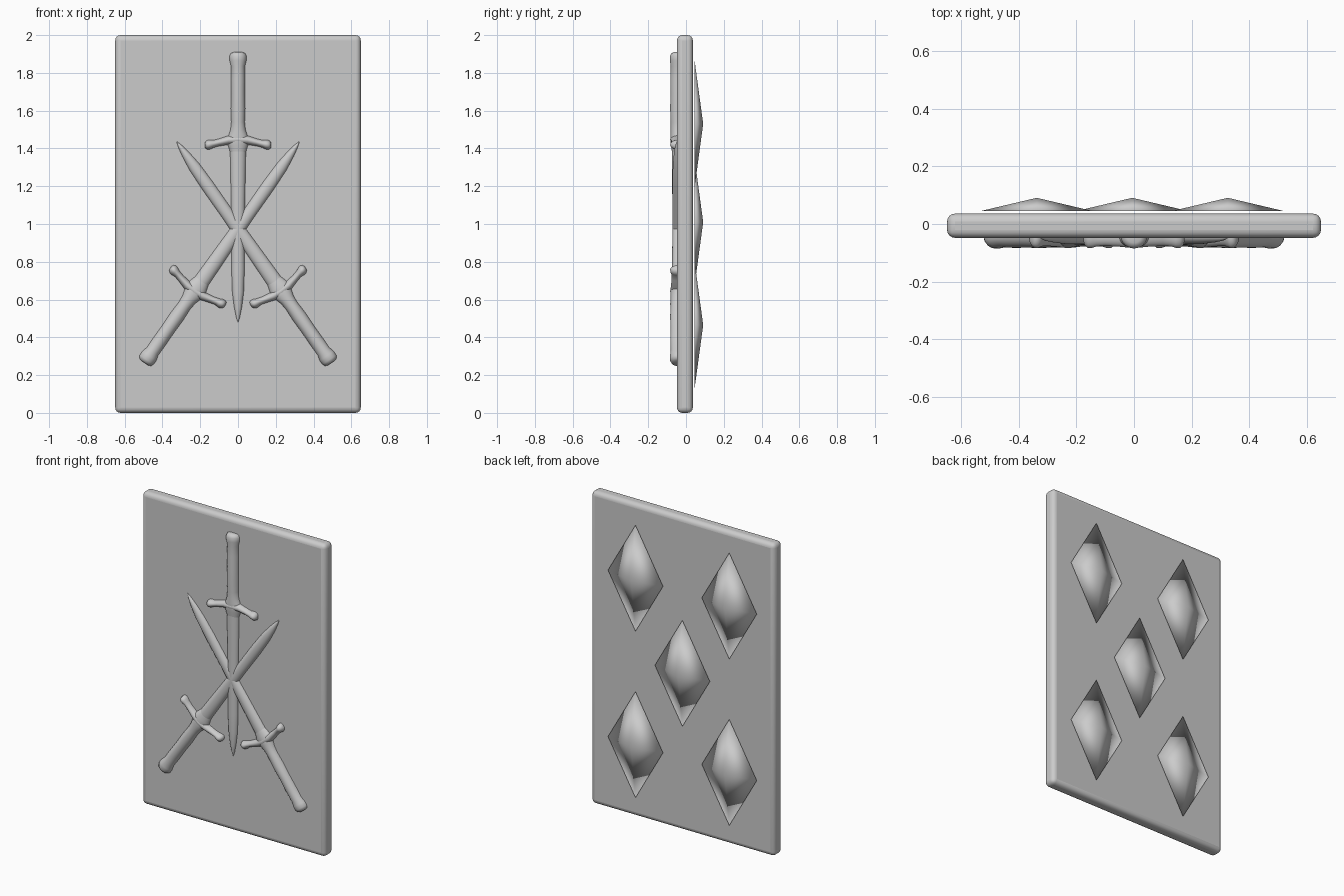
import bpy, bmesh, math
from mathutils import Vector

if "Cube" in bpy.data.objects:
    bpy.data.objects.remove(bpy.data.objects["Cube"])

FRONT_Y = -0.048   # front face of the slab
BACK_Y = 0.036     # back face of the slab


def finish(bm, name, angle):
    bmesh.ops.recalc_face_normals(bm, faces=bm.faces)
    mesh = bpy.data.meshes.new(name)
    bm.to_mesh(mesh)
    bm.free()
    ob = bpy.data.objects.new(name, mesh)
    bpy.context.collection.objects.link(ob)
    bpy.ops.object.select_all(action='DESELECT')
    ob.select_set(True)
    bpy.context.view_layer.objects.active = ob
    bpy.ops.object.shade_smooth_by_angle(angle=math.radians(angle))
    return ob


def relief(name, start, axis, side, sections, n=12):
    """Half-round loft on the front face; section = (along, sideways, half width, height)."""
    bm = bmesh.new()
    rings = []
    for along, off, half, height in sections:
        ring = []
        for i in range(n + 1):
            t = math.pi * i / n
            p = start + axis * along + side * (off + half * math.cos(t))
            ring.append(bm.verts.new((p.x, FRONT_Y + 0.004 - (height + 0.004) * math.sin(t), p.y)))
        rings.append(ring)
    for a, b in zip(rings, rings[1:]):
        for i in range(n + 1):
            j = (i + 1) % (n + 1)
            bm.faces.new((a[i], a[j], b[j], b[i]))
    bm.faces.new(rings[0])
    bm.faces.new(rings[-1])
    return finish(bm, name, 50)


# Sections of the sword parts
GRIP = [(0.0, 0, 0.024, 0.018), (0.006, 0, 0.038, 0.03), (0.02, 0, 0.045, 0.037),
        (0.045, 0, 0.045, 0.037), (0.075, 0, 0.037, 0.033), (0.14, 0, 0.038, 0.035),
        (0.22, 0, 0.037, 0.034), (0.30, 0, 0.039, 0.036), (0.37, 0, 0.036, 0.033),
        (0.41, 0, 0.04, 0.033), (0.44, 0, 0.05, 0.034), (0.47, 0, 0.062, 0.034),
        (0.495, 0, 0.053, 0.031), (0.53, 0, 0.042, 0.026)]
BLADE = [(0.49, 0, 0.043, 0.027), (0.7, 0, 0.039, 0.025), (0.95, 0, 0.034, 0.024),
         (1.15, 0, 0.035, 0.023), (1.27, 0, 0.031, 0.022), (1.35, 0, 0.021, 0.016),
         (1.40, 0, 0.011, 0.01), (1.43, 0, 0.002, 0.002)]
HALF_GUARD = [(0.0, 0.463, 0.027, 0.036), (0.05, 0.466, 0.024, 0.031),
              (0.10, 0.478, 0.02, 0.028), (0.13, 0.486, 0.02, 0.03),
              (0.145, 0.489, 0.025, 0.035), (0.16, 0.491, 0.026, 0.036),
              (0.172, 0.492, 0.019, 0.025), (0.176, 0.492, 0.009, 0.01)]
GUARD = [(-a, o, w, h) for a, o, w, h in reversed(HALF_GUARD[1:])] + HALF_GUARD


def sword(name, pommel, tip):
    start = Vector(pommel)
    axis = (Vector(tip) - start).normalized()
    side = Vector((axis.y, -axis.x))
    relief(name + "_grip", start, axis, side, GRIP)
    relief(name + "_blade", start, axis, side, BLADE)
    relief(name + "_guard", start, side, axis, GUARD)


# Rounded slab
bm = bmesh.new()
bmesh.ops.create_cube(bm, size=1)
for v in bm.verts:
    v.co = (v.co.x * 1.3, (FRONT_Y + BACK_Y) / 2 + v.co.y * (BACK_Y - FRONT_Y), 1 + v.co.z * 2)
slab = finish(bm, "slab", 30)
bev = slab.modifiers.new("rounded_edges", 'BEVEL')
bev.width = 0.028
bev.segments = 4
bev.limit_method = 'NONE'

# Three crossed swords on the front
sword("centre_sword", (0, 1.91), (0, 0.48))
for s, name in ((-1, "left_sword"), (1, "right_sword")):
    sword(name, (s * 0.495, 0.265), (-s * 0.325, 1.437))

# Five smooth-shaded diamond pyramids behind the back face
places = [(x, z) for x in (-0.338, 0.326) for z in (0.465, 1.53)] + [(-0.006, 1.01)]
for k, (cx, cz) in enumerate(places):
    bm = bmesh.new()
    rim = [bm.verts.new((cx + dx * 0.195, 0.045, cz + dz * 0.34))
           for dx, dz in ((1, 0), (0, 1), (-1, 0), (0, -1))]
    apex = bm.verts.new((cx, 0.091, cz))
    for i in range(4):
        bm.faces.new((rim[i], rim[(i + 1) % 4], apex))
    bm.faces.new(rim)
    finish(bm, f"diamond_{k + 1}", 180)
